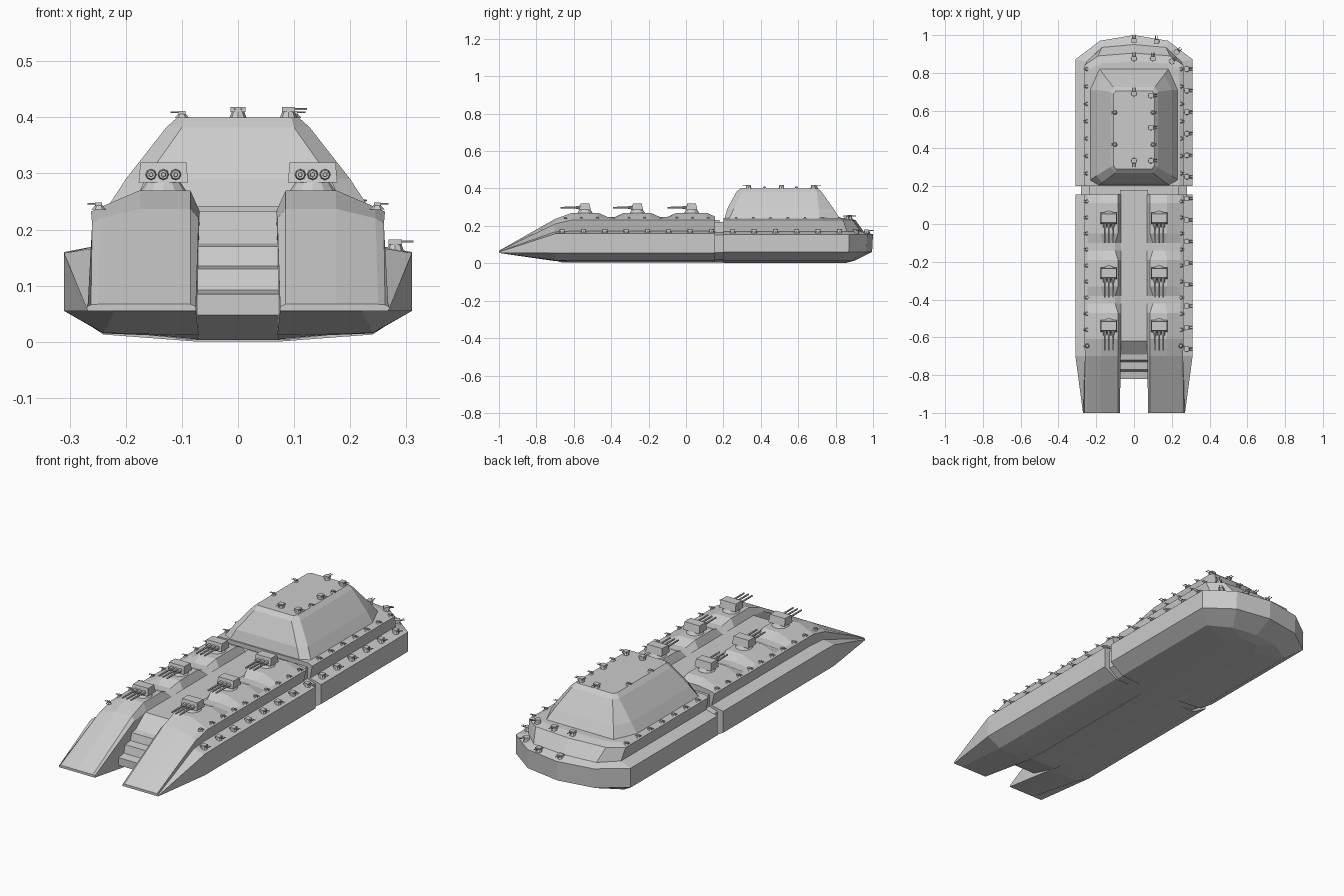
import bpy, bmesh, math
from mathutils import Matrix, Vector

if "Cube" in bpy.data.objects:
    bpy.data.objects.remove(bpy.data.objects["Cube"])


def add_object(name, mesh, loc=(0, 0, 0), rot=0.0):
    ob = bpy.data.objects.new(name, mesh)
    ob.location = loc
    ob.rotation_euler.z = rot
    bpy.context.collection.objects.link(ob)
    return ob


def finish(bm, name):
    bmesh.ops.recalc_face_normals(bm, faces=bm.faces)
    me = bpy.data.meshes.new(name)
    bm.to_mesh(me)
    bm.free()
    return me


def loft(name, rings):
    """Skin closed rings of equal length and cap both ends."""
    bm = bmesh.new()
    vs = [[bm.verts.new(p) for p in r] for r in rings]
    n = len(vs[0])
    for a, b in zip(vs, vs[1:]):
        for i in range(n):
            j = (i + 1) % n
            bm.faces.new((a[i], a[j], b[j], b[i]))
    bm.faces.new(vs[0])
    bm.faces.new(vs[-1])
    return add_object(name, finish(bm, name))


def plan_ring(z, half):
    """Mirror a half outline in plan across x = 0."""
    right = [(x, y, z) for x, y in half]
    return right + [(-x, y, z) for x, y in reversed(half) if x > 0]


def box(bm, size, loc):
    m = Matrix.Translation(loc) @ Matrix.Diagonal((*size, 1))
    return bmesh.ops.create_cube(bm, size=1, matrix=m)["verts"]


def cyl(bm, r1, r2, depth, loc, axis="Z", seg=8):
    m = Matrix.Translation(loc)
    if axis == "Y":   # cone tip (r2) points to -y
        m = m @ Matrix.Rotation(math.radians(90), 4, "X")
    bmesh.ops.create_cone(bm, cap_ends=True, segments=seg, radius1=r1,
                          radius2=r2, depth=depth, matrix=m)


# Forward hull half: cross-sections running from prong tip to the gap
def hull_section(y, top, x_in=0.085, x_out=0.175):
    pts = [(.07, .004), (.14, .011), (.24, .015), (.31, .055), (.31, .16),
           (.247, .172), (.262, .232), (.245, .24), (x_out, top), (x_in, top), (.068, .232)]
    return [(x, y, z) for x, z in pts]


tip = [(x, -1, z) for x, z in
       [(.075, .055), (.14, .055), (.22, .055), (.268, .055), (.27, .06), (.268, .063),
        (.262, .066), (.25, .067), (.175, .067), (.085, .067), (.075, .063)]]
shoulder = [(x, -.7, z) for x, z in
            [(.07, .012), (.14, .013), (.24, .016), (.31, .055), (.31, .158),
             (.25, .168), (.26, .21), (.245, .22), (.175, .237), (.085, .237), (.07, .22)]]
sections = [tip, shoulder, hull_section(-.61, .27)]
for y0, y1 in ((-.47, -.33), (-.19, -.05)):
    sections += [hull_section(y0, .27), hull_section(y0 + .05, .248, .1, .165),
                 hull_section(y1 - .05, .248, .1, .165), hull_section(y1, .27)]
sections += [hull_section(.11, .27), hull_section(.155, .25)]
fore = loft("forward_hull", sections)
fore.modifiers.new("Mirror", "MIRROR")

# Centre trench with stepped ramp at the bow
trench = [(.18, .232), (-.62, .232), (-.69, .175), (-.72, .17), (-.73, .135), (-.77, .13),
          (-.78, .092), (-.82, .085), (-.82, .048), (-.66, .003), (.18, .003)]
loft("centre_trench", [[(x, y, z) for y, z in trench] for x in (-.073, .073)])

# Recessed connector between the two hull parts
gap = [(.08, .003), (.23, .02), (.28, .058), (.28, .15), (.235, .165), (.235, .222)]
gap = gap + [(-x, z) for x, z in reversed(gap)]
loft("hull_connector", [[(x, y, z) for x, z in gap] for y in (.14, .22)])

# Rear hull: keel, side wall, deck and raised tier
loft("rear_hull", [
    plan_ring(.001, [(.08, .2), (.08, .78), (.05, .84), (0, .85)]),
    plan_ring(.013, [(.24, .2), (.24, .82), (.13, .88), (0, .9)]),
    plan_ring(.06, [(.31, .2), (.31, .87), (.18, .965), (0, .995)]),
    plan_ring(.155, [(.31, .2), (.31, .872), (.18, .97), (0, 1)]),
    plan_ring(.17, [(.25, .2), (.25, .86), (.17, .935), (0, .95)]),
    plan_ring(.232, [(.262, .2), (.262, .84), (.19, .89), (0, .905)]),
    plan_ring(.242, [(.24, .2), (.24, .82), (.17, .85), (0, .86)])])

# Faceted superstructure
loft("superstructure", [
    plan_ring(.235, [(.19, .205), (.236, .23), (.236, .71), (.185, .825)]),
    plan_ring(.29, [(.165, .22), (.2, .255), (.2, .71), (.16, .79)]),
    plan_ring(.382, [(.1, .27), (.128, .3), (.128, .7), (.11, .725)]),
    plan_ring(.4, [(.095, .29), (.108, .31), (.108, .69), (.095, .705)])])

# Heavy triple turret
bm = bmesh.new()
cyl(bm, .042, .03, .018, (0, 0, .008), seg=12)
body = box(bm, (.088, .062, .036), (0, 0, .034))
for v in body:
    if v.co.z > .034:
        v.co.x *= .93
        v.co.y *= .75
for x in (-.022, 0, .022):
    cyl(bm, .01, .008, .022, (x, -.038, .03), "Y")
    cyl(bm, .005, .004, .09, (x, -.085, .03), "Y", 6)
heavy = finish(bm, "heavy_turret")
for y in (.03, -.26, -.54):
    for x in (-.133, .133):
        add_object("heavy_turret", heavy, (x, y, .268))

# Medium deck gun
bm = bmesh.new()
cyl(bm, .016, .011, .013, (0, 0, .005))
box(bm, (.026, .024, .009), (0, 0, .015))
for x in (-.006, .006):
    cyl(bm, .002, .002, .022, (x, -.022, .016), "Y", 5)
medium = finish(bm, "deck_gun")
E, S, N = math.radians(90), 0.0, math.radians(180)
spots = [(.28, .82 - .114 * i, .163, E) for i in range(14)]
spots += [(0, .97, .159, N), (.12, .965, .16, N), (.225, .91, .161, 2.3)]
spots += [(0, .875, .238, N), (.1, .875, .236, N), (.2, .86, .236, 2.3)]
spots += [(0, .69, .399, N), (.09, .68, .399, E), (.09, .51, .399, E),
          (0, .335, .399, S), (.09, .335, .399, E)]
for x, y, z, r in spots:
    add_object("deck_gun", medium, (x, y, z), r)

# Light point-defence gun
bm = bmesh.new()
cyl(bm, .013, .006, .008, (0, 0, .004), seg=6)
box(bm, (.012, .012, .006), (0, 0, .009))
for x in (-.004, .004):
    cyl(bm, .0015, .0015, .016, (x, -.012, .01), "Y", 4)
light = finish(bm, "light_gun")
rows = [.82 - .092 * i for i in range(7)] + [.12 - .085 * i for i in range(10)]
for s in (-1, 1):
    for y in rows:
        add_object("light_gun", light, (s * .248, y, .236), s * E)
    for y in (.59, .42):
        add_object("light_gun", light, (s * .1, y, .399), s * E)
